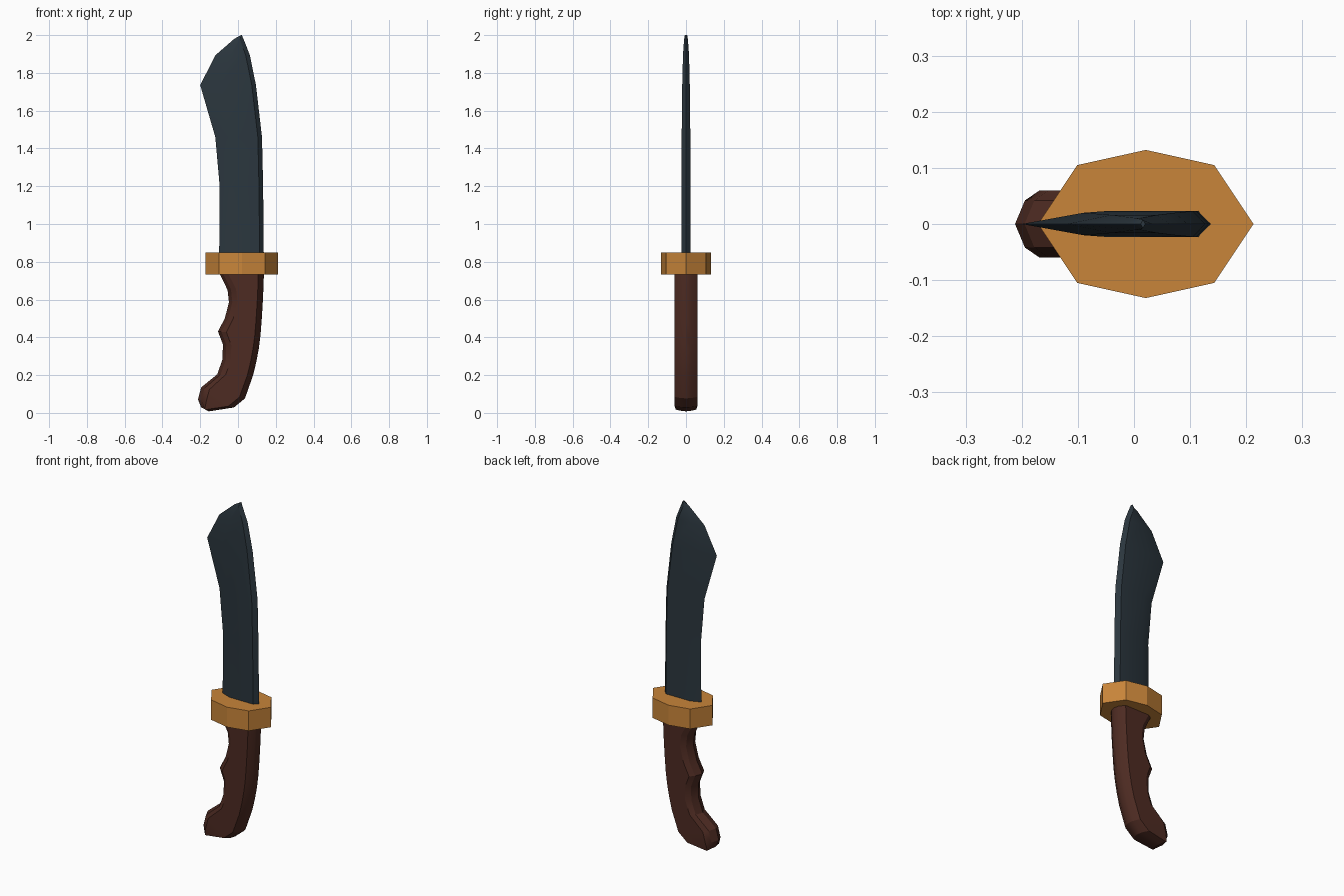
import bpy, bmesh, math
from mathutils import Vector

if "Cube" in bpy.data.objects:
    bpy.data.objects.remove(bpy.data.objects["Cube"])


def finish(name, bm, color, smooth=False):
    bmesh.ops.recalc_face_normals(bm, faces=bm.faces)
    me = bpy.data.meshes.new(name)
    bm.to_mesh(me)
    bm.free()
    mat = bpy.data.materials.new(name + "_material")
    mat.diffuse_color = (*color, 1)
    mat.use_nodes = True
    mat.node_tree.nodes["Principled BSDF"].inputs["Base Color"].default_value = mat.diffuse_color
    me.materials.append(mat)
    ob = bpy.data.objects.new(name, me)
    bpy.context.collection.objects.link(ob)
    if smooth:
        bpy.ops.object.select_all(action='DESELECT')
        ob.select_set(True)
        bpy.context.view_layer.objects.active = ob
        bpy.ops.object.shade_smooth_by_angle(angle=math.radians(25))
    return ob


def loft(name, rows, left, right, color):
    """Each row: left x, z, right x, z, thickness scale, inset scale.
    left / right: (inset, half thickness) from the rim to the flat side."""
    bm = bmesh.new()
    rings = []
    for lx, lz, rx, rz, thick, grow in rows:
        a, b = Vector((lx, 0, lz)), Vector((rx, 0, rz))
        width = (b - a).length
        d = (b - a).normalized()
        half = [(a + d * min(i * grow, width * .45), y * thick) for i, y in left]
        half += [(b - d * min(i, width * .45), y * thick) for i, y in reversed(right)]
        pts = [(p.x, -y, p.z) for p, y in half]
        pts += [(p.x, y, p.z) for p, y in reversed(half[1:-1])]
        rings.append([bm.verts.new(p) for p in pts])
    n = len(rings[0])
    for r, s in zip(rings, rings[1:]):
        for i in range(n):
            j = (i + 1) % n
            bm.faces.new((r[i], r[j], s[j], s[i]))
    bm.faces.new(rings[0])
    bm.faces.new(rings[-1])
    return finish(name, bm, color, True)


# Blade: sharp edge on the left, bevelled spine on the right
loft("blade", [
    (-.10, .78, .137, .78, 1, .6),
    (-.097, 1.2, .133, 1.2, 1, .6),
    (-.12, 1.46, .127, 1.46, 1, .7),
    (-.2, 1.735, .095, 1.735, .87, 1.1),
    (-.12, 1.893, .063, 1.893, .7, .8),
    (-.02, 1.98, .033, 1.97, .45, .6),
    (.012, 1.998, .02, 2.0, .3, .5),
], [(0, 0), (.1, .023)], [(0, 0), (.022, .023)], (.024, .037, .048))

# Grip: finger grooves on the left, curved back on the right
loft("grip", [
    (-.10, .79, .137, .79, 1, 1),
    (-.095, .733, .137, .733, 1, 1),
    (-.055, .65, .135, .67, 1, 1),
    (-.048, .585, .132, .6, 1, 1),
    (-.07, .5, .126, .5, 1, 1),
    (-.106, .431, .119, .41, 1, 1),
    (-.08, .363, .110, .34, 1, 1),
    (-.082, .283, .097, .27, 1, 1),
    (-.11, .204, .08, .2, 1, 1),
    (-.195, .135, .037, .077, 1, 1),
    (-.212, .071, -.021, .029, 1, 1),
    (-.195, .029, -.154, .008, .9, 1),
], [(0, 0), (.018, .042), (.045, .06)], [(0, 0), (.006, .027), (.03, .06)],
    (.075, .024, .016))

# Guard: stretched eight-sided plate
outline = [(.192, 0), (.122, .105), (0, .132), (-.122, .105),
           (-.192, 0), (-.122, -.105), (0, -.132), (.122, -.105)]
bm = bmesh.new()
base = bm.faces.new([bm.verts.new((x + .021, y, .733)) for x, y in outline])
top = bmesh.ops.extrude_face_region(bm, geom=[base])["geom"]
bmesh.ops.translate(bm, vec=(0, 0, .117),
                    verts=[v for v in top if isinstance(v, bmesh.types.BMVert)])
if not base.is_valid or len(bm.faces) < 10:
    bm.faces.new([v for v in bm.verts if v.co.z < .74])
finish("guard", bm, (.58, .235, .042))
